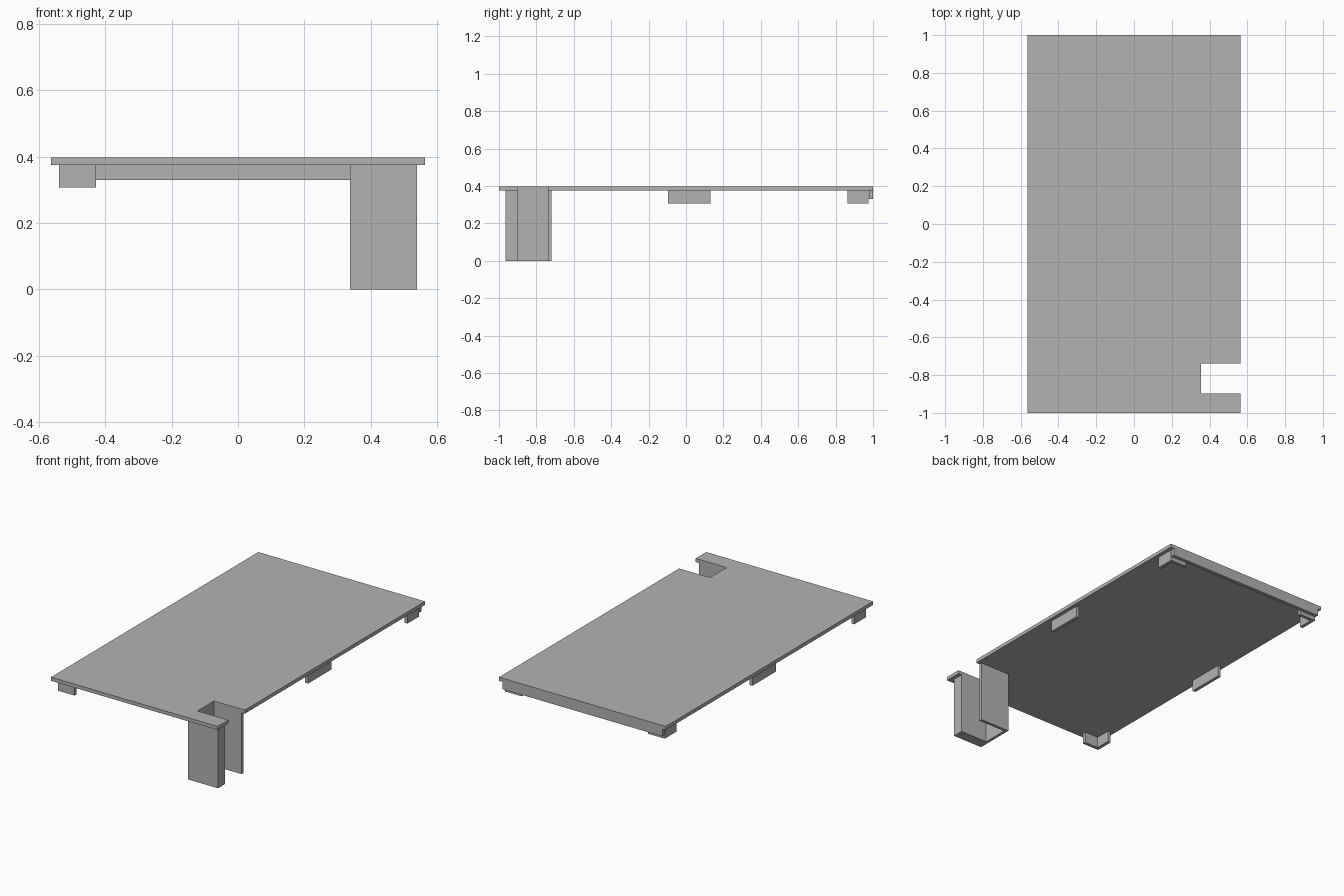
import bpy
import bmesh

cube = bpy.data.objects.get("Cube")
if cube:
    bpy.data.objects.remove(cube, do_unlink=True)

# Single grey material
GREY = (0.45, 0.45, 0.45, 1)
grey = bpy.data.materials.new("plain grey")
grey.use_nodes = True
grey.diffuse_color = GREY
grey.node_tree.nodes["Principled BSDF"].inputs["Base Color"].default_value = GREY


def prism(name, outline, z0, z1):
    """Extrude a flat outline upward from z0 to z1."""
    bm = bmesh.new()
    face = bm.faces.new([bm.verts.new((x, y, z0)) for x, y in outline])
    top = bmesh.ops.extrude_face_region(bm, geom=[face])["geom"]
    verts = [g for g in top if isinstance(g, bmesh.types.BMVert)]
    bmesh.ops.translate(bm, verts=verts, vec=(0, 0, z1 - z0))
    bmesh.ops.recalc_face_normals(bm, faces=bm.faces)
    mesh = bpy.data.meshes.new(name)
    bm.to_mesh(mesh)
    bm.free()
    mesh.materials.append(grey)
    obj = bpy.data.objects.new(name, mesh)
    bpy.context.collection.objects.link(obj)
    return obj


def rect(x0, x1, y0, y1):
    return [(x0, y0), (x1, y0), (x1, y1), (x0, y1)]


HALF_W, INSET_X = 0.563, 0.54
UNDER, TOP = 0.375, 0.397
TAB_Z, TAB, LEG = 0.307, 0.02, 0.112
NOTCH_X, NOTCH_Y0, NOTCH_Y1 = 0.355, -0.898, -0.738

# Cover plate with a side notch
prism("cover_plate", [
    (-HALF_W, -1), (HALF_W, -1), (HALF_W, NOTCH_Y0), (NOTCH_X, NOTCH_Y0),
    (NOTCH_X, NOTCH_Y1), (HALF_W, NOTCH_Y1), (HALF_W, 1), (-HALF_W, 1)], UNDER, TOP)

# U-shaped channel hanging around the notch
prism("notch_channel", [
    (0.338, -0.965), (INSET_X, -0.965), (INSET_X, NOTCH_Y0), (NOTCH_X, NOTCH_Y0),
    (NOTCH_X, NOTCH_Y1), (INSET_X, NOTCH_Y1), (INSET_X, -0.72), (0.338, -0.72)], 0, UNDER)

# Lip along the back edge
prism("back_lip", rect(-INSET_X, INSET_X, 0.978, 1), 0.33, UNDER)


# L-shaped corner tabs
def corner_tab(name, x, y, sx, sy):
    pts = [(0, 0), (LEG, 0), (LEG, TAB), (TAB, TAB), (TAB, LEG), (0, LEG)]
    prism(name, [(x + sx * a, y + sy * b) for a, b in pts], TAB_Z, UNDER)


corner_tab("front_right_tab", -INSET_X, -0.965, 1, 1)
for side, s in (("left", 1), ("right", -1)):
    corner_tab("back_" + side + "_tab", s * INSET_X, 0.976, -s, -1)
    # Straight tabs at mid length
    x0, x1 = sorted((s * INSET_X, s * (INSET_X - TAB)))
    prism("middle_" + side + "_tab", rect(x0, x1, -0.095, 0.13), TAB_Z, UNDER)
